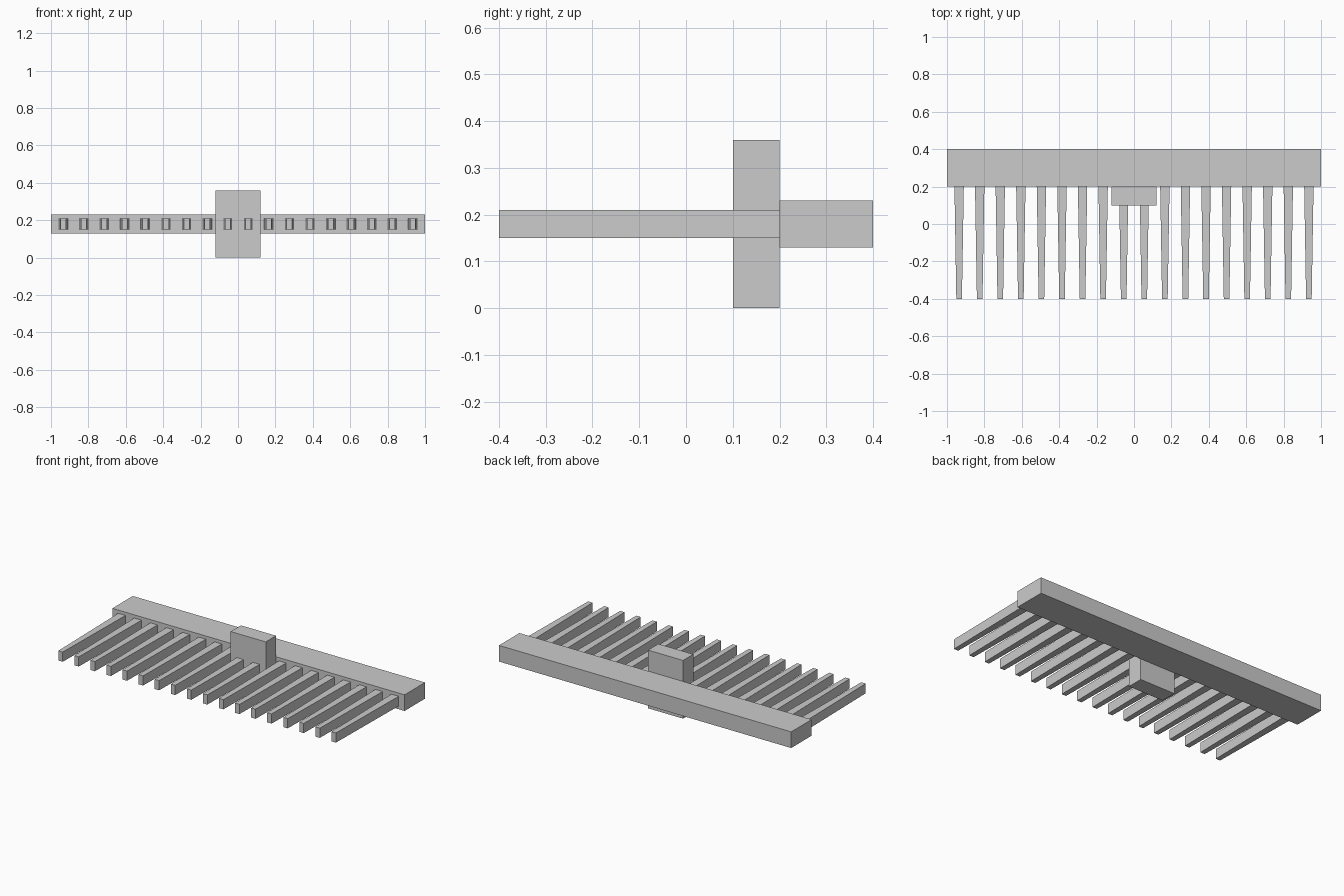
import bpy, bmesh

if "Cube" in bpy.data.objects:
    bpy.data.objects.remove(bpy.data.objects["Cube"])


def tapered_box(name, x, y0, y1, z0, z1, front_w, back_w):
    """Box along y whose width runs from front_w (at y0) to back_w (at y1)."""
    bm = bmesh.new()
    bmesh.ops.create_cube(bm, size=1)
    for v in bm.verts:
        front = v.co.y < 0
        v.co.x = x + v.co.x * (front_w if front else back_w)
        v.co.y = y0 if front else y1
        v.co.z = z0 if v.co.z < 0 else z1
    mesh = bpy.data.meshes.new(name)
    bm.to_mesh(mesh)
    bm.free()
    obj = bpy.data.objects.new(name, mesh)
    bpy.context.collection.objects.link(obj)
    return obj


# Long bar at the back
tapered_box("back_bar", 0, 0.2, 0.4, 0.13, 0.23, 2.0, 2.0)

# Upright block in the middle
tapered_box("centre_block", 0, 0.1, 0.2, 0.0, 0.36, 0.24, 0.24)

# Row of tines, narrowing towards the front
COUNT, PITCH = 18, 0.11
for i in range(COUNT):
    x = (i - (COUNT - 1) / 2) * PITCH
    tapered_box(f"tine_{i + 1:02d}", x, -0.4, 0.2, 0.15, 0.21, 0.03, 0.05)
